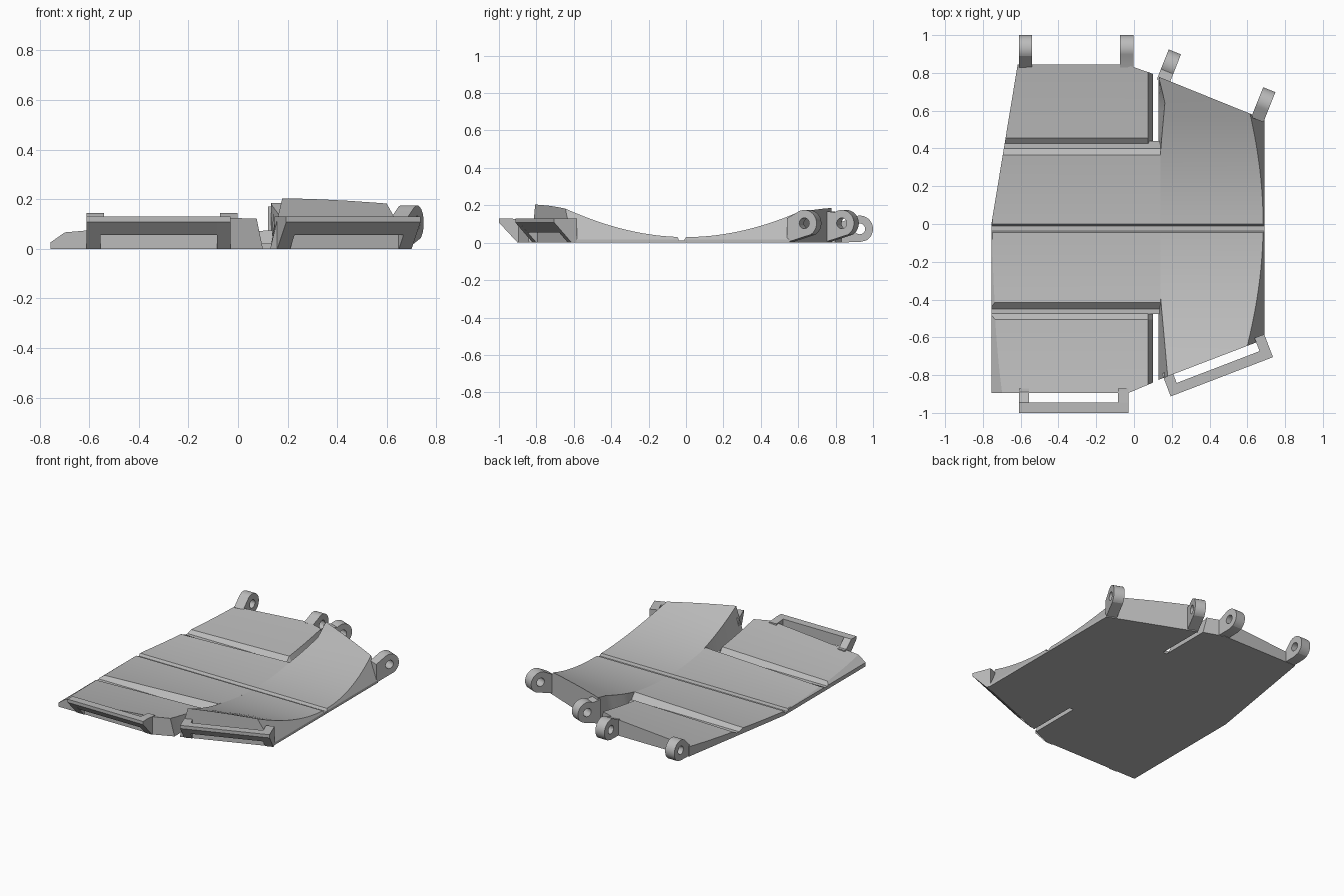
import bpy, bmesh, math
from mathutils import Vector, Matrix

cube = bpy.data.objects.get("Cube")
if cube:
    bpy.data.objects.remove(cube, do_unlink=True)

grey = bpy.data.materials.new("plain_grey")
grey.use_nodes = True
grey.diffuse_color = (0.5, 0.5, 0.5, 1)
grey.node_tree.nodes["Principled BSDF"].inputs["Base Color"].default_value = (0.5, 0.5, 0.5, 1)


def finish(name, bm):
    bmesh.ops.recalc_face_normals(bm, faces=bm.faces[:])
    me = bpy.data.meshes.new(name)
    bm.to_mesh(me)
    bm.free()
    ob = bpy.data.objects.new(name, me)
    bpy.context.collection.objects.link(ob)
    me.materials.append(grey)
    bpy.ops.object.select_all(action='DESELECT')
    ob.select_set(True)
    bpy.context.view_layer.objects.active = ob
    bpy.ops.object.shade_smooth_by_angle(angle=math.radians(15))
    return ob


def steps(a, b, n):
    return [a + (b - a) * i / n for i in range(n + 1)]


# Surface heights: hollow across y, steeper towards +x
def main_top(x, y):
    return 0.03 + y * y * (0.225 + 0.235 * x)


def lobe_top(x, y):
    return 0.03 + y * y * (0.12 + 0.107 * x)


FLOOR, CENTRE_FLOOR = 0.022, 0.013
LEFT, RIGHT = -0.95, 0.85
# Cutting planes shared by every plate: bevelled ends and the angled rear side
ENDS = [((0.69, 0, 0), (1, 0, 0)), ((0.7, 0, 0), (1, 0, 0.55)),
        ((-0.755, 0, 0), (-1, 0, 0)), ((-0.75, 0, 0.03), (-0.035, 0, 0.05)),
        ((-0.755, 0, 0), (-0.85, 0.14, 0))]


def plate(name, rows, top, cuts):
    """Loft rows of (y, x_low, x_high_left, x_high_right, x_right, floor) and trim by planes."""
    bm = bmesh.new()
    loops = []
    for y, a, b, c, d, floor in rows:
        zb, zc = (floor, floor) if floor else (top(b, y), top(c, y))
        loops.append([bm.verts.new(p) for p in
                      ((a, y, 0), (b, y, zb), (c, y, zc), (d, y, 0))])
    for p, q in zip(loops, loops[1:]):
        for i in range(4):
            j = (i + 1) % 4
            bm.faces.new((p[i], p[j], q[j], q[i]))
    bm.faces.new(loops[0])
    bm.faces.new(loops[-1])
    for co, no in ENDS + cuts:
        bmesh.ops.bisect_plane(bm, geom=bm.verts[:] + bm.edges[:] + bm.faces[:],
                               plane_co=co, plane_no=no, clear_outer=True)
        bmesh.ops.holes_fill(bm, edges=[e for e in bm.edges if e.is_boundary], sides=0)
    return finish(name, bm)


# Centre channel shared by the centre plate and the wing
channel = [(-0.045, 0), (-0.038, CENTRE_FLOOR), (-0.01, CENTRE_FLOOR), (0, 0)]

# Centre plate with the two cross grooves
ys = [(-0.476, FLOOR), (-0.45, FLOOR)] + [(y, 0) for y in steps(-0.415, -0.08, 8)]
ys += channel + [(y, 0) for y in steps(0.04, 0.365, 8)] + [(0.4, FLOOR), (0.426, FLOOR)]
plate("centre_plate", [(y, LEFT, LEFT, 0.14, 0.14, f) for y, f in ys], main_top, [])
plate("groove_link", [(y, 0.05, 0.05, 0.14, 0.14, FLOOR) for y in (0.42, 0.44)], main_top, [])

# Raised wing with sloped inner side and angled front and rear edges
ys = [(y, 0) for y in steps(-0.86, -0.08, 20)] + channel
ys += [(y, 0) for y in steps(0.04, 0.84, 20)]
rows = []
for y, f in ys:
    t = max(0, abs(y) - 0.38)
    inner = 0.14 + 0.09 * t
    if y > 0.64:
        inner = max(0.131, 0.165 - 0.25 * (y - 0.64))
    low = 0.13 if abs(y) > 0.42 else 0.14
    rows.append((y, low, inner, RIGHT, RIGHT, f))
plate("wing_plate", rows, main_top,
      [((0.13, -0.825, 0), (0.18, -0.47, 0)), ((0.13, 0.78, 0), (0.19, 0.47, 0))])

# Front and rear lobes, each beside a slot
ys = [(y, 0) for y in steps(-0.895, -0.505, 10)] + [(-0.475, FLOOR)]
plate("front_lobe", [(y, LEFT, LEFT, 0.075, 0.1, f) for y, f in ys], lobe_top,
      [((-0.03, -0.895, 0), (0.055, -0.13, 0))])
ys = [(0.425, FLOOR)] + [(y, 0) for y in steps(0.455, 0.845, 10)]
plate("rear_lobe", [(y, LEFT, LEFT, 0.075, 0.1, f) for y, f in ys], lobe_top,
      [((0, 0.83, 0), (0.035, 0.1, 0))])


def lug(name, centre, direction, back_top):
    """Rounded eye with a hole, running back into the plate edge."""
    r, cz = 0.071, centre[2]
    outline = [(-0.1, -cz + 0.002)]
    if cz < 0.09:
        outline.append((0, -r))
    outline += [(r * math.cos(a), r * math.sin(a))
                for a in steps(math.radians(-60), math.radians(125), 20)]
    outline.append((-0.1, back_top - cz))
    hole = [(0.029 * math.cos(a), 0.029 * math.sin(a)) for a in steps(0, 2 * math.pi, 20)[:-1]]
    cu = bpy.data.curves.new(name, 'CURVE')
    cu.dimensions, cu.fill_mode, cu.extrude = '2D', 'BOTH', 0.035
    for pts in (outline, hole):
        sp = cu.splines.new('POLY')
        sp.points.add(len(pts) - 1)
        sp.use_cyclic_u = True
        for p, (u, v) in zip(sp.points, pts):
            p.co = (u, v, 0, 1)
    ob = bpy.data.objects.new(name + "_profile", cu)
    bpy.context.collection.objects.link(ob)
    u, v = Vector(direction).normalized(), Vector((0, 0, 1))
    m = Matrix((u, v, u.cross(v))).transposed().to_4x4()
    m.translation = centre
    bpy.context.view_layer.update()
    me = bpy.data.meshes.new_from_object(ob.evaluated_get(bpy.context.evaluated_depsgraph_get()))
    bpy.data.objects.remove(ob, do_unlink=True)
    bm = bmesh.new()
    bm.from_mesh(me)
    bmesh.ops.remove_doubles(bm, verts=bm.verts[:], dist=0.0001)
    bm.transform(m)
    finish(name, bm)


slant = (0.37, 0.93, 0)
lug("rear_lug_outer", (-0.575, 0.929, 0.074), (0, 1, 0), 0.07)
lug("rear_lug_inner", (-0.038, 0.929, 0.074), (0, 1, 0), 0.11)
lug("wing_lug_inner", (0.19, 0.845, 0.104), slant, 0.17)
lug("wing_lug_outer", (0.69, 0.645, 0.104), slant, 0.13)


def prism(name, profile, u0, u1, m):
    """Extrude an outward/height profile along the plate edge."""
    bm = bmesh.new()
    ends = [[bm.verts.new(m @ Vector((u, -v, z))) for v, z in profile] for u in (u0, u1)]
    bm.faces.new(ends[0])
    bm.faces.new(ends[1])
    n = len(profile)
    for i in range(n):
        j = (i + 1) % n
        bm.faces.new((ends[0][i], ends[0][j], ends[1][j], ends[1][i]))
    finish(name, bm)


# Strap loops on the front edges: a bar held by two slanted arms
bar = [(0.11, 0.13), (0.11, 0.108), (0.06, 0.055), (0.055, 0.055), (0.055, 0.13)]


def strap_loop(name, origin, angle, back_tops):
    m = Matrix.Translation(origin) @ Matrix.Rotation(angle, 4, 'Z')
    prism(name + "_bar", bar, 0, 0.58, m)
    for side, u, back in (("outer", 0, back_tops[0]), ("inner", 0.525, back_tops[1])):
        arm = [(0.11, 0.13), (0.11, 0.108), (0.01, 0), (-0.02, 0), (-0.02, back),
               (0, back), (0.055, 0.13)]
        prism(name + "_arm_" + side, arm, u, u + 0.055, m)


strap_loop("front_loop", (-0.61, -0.89, 0), 0, (0.08, 0.125))
strap_loop("wing_loop", (0.155, -0.81, 0), math.radians(21), (0.13, 0.13))
